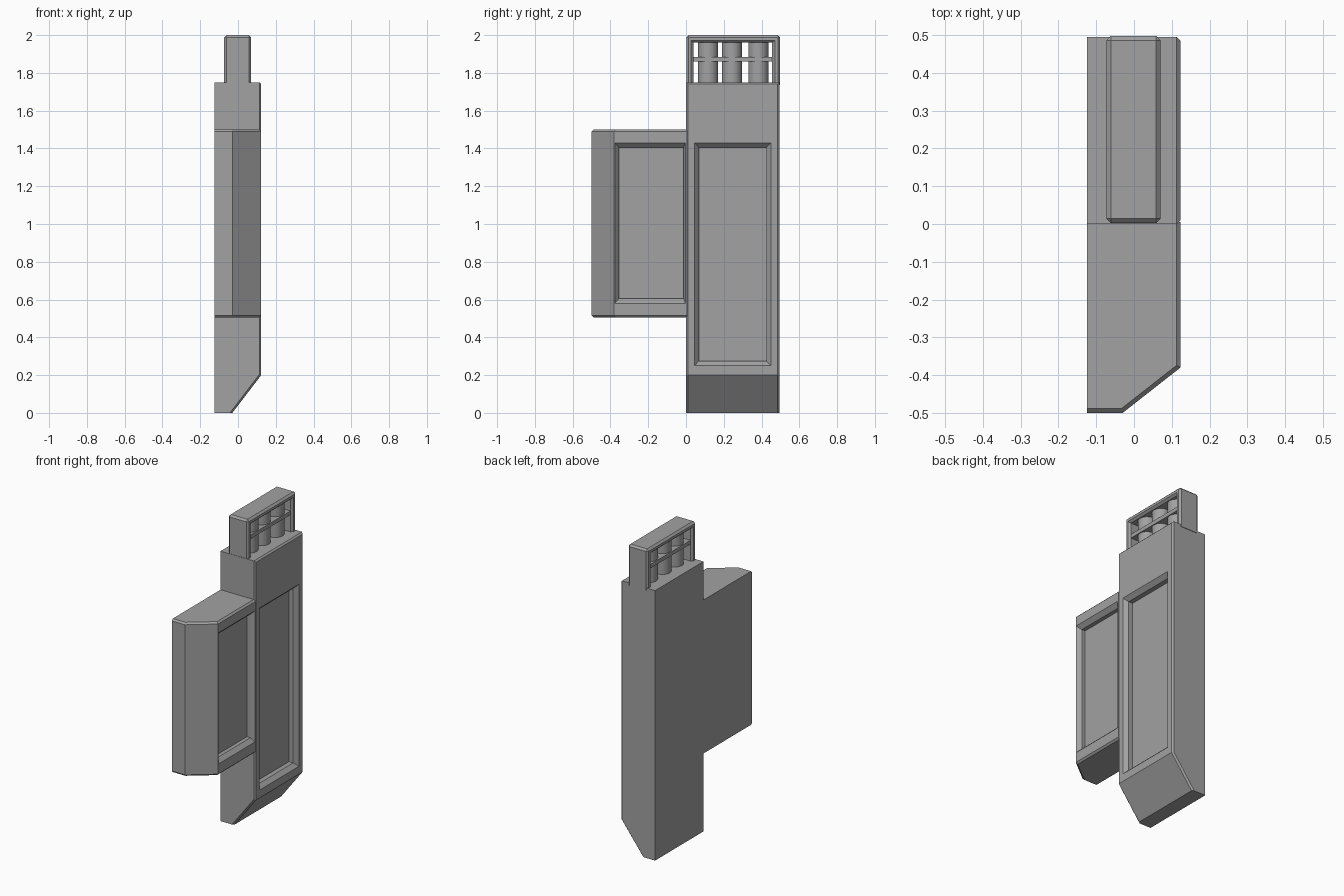
import bpy
import bmesh

if "Cube" in bpy.data.objects:
    bpy.data.objects.remove(bpy.data.objects["Cube"], do_unlink=True)

GREY = (0.36, 0.36, 0.36, 1)
grey = bpy.data.materials.new("plain_grey")
grey.use_nodes = True
grey.diffuse_color = GREY
grey.node_tree.nodes["Principled BSDF"].inputs["Base Color"].default_value = GREY

BACK = -0.125   # flat mounting side
FACE = 0.123    # panelled side


def finish(name, bm):
    bmesh.ops.recalc_face_normals(bm, faces=bm.faces)
    mesh = bpy.data.meshes.new(name)
    bm.to_mesh(mesh)
    bm.free()
    obj = bpy.data.objects.new(name, mesh)
    obj.data.materials.append(grey)
    bpy.context.collection.objects.link(obj)
    return obj


def loft(rings):
    """Closed solid through matching rings of points."""
    bm = bmesh.new()
    rows = [[bm.verts.new(p) for p in ring] for ring in rings]
    n = len(rows[0])
    for a, b in zip(rows, rows[1:]):
        for i in range(n):
            j = (i + 1) % n
            bm.faces.new((a[i], a[j], b[j], b[i]))
    bm.faces.new(rows[0])
    bm.faces.new(rows[-1][::-1])
    bmesh.ops.recalc_face_normals(bm, faces=bm.faces)
    return bm


def rect(x, y0, y1, z0, z1):
    return [(x, y0, z0), (x, y1, z0), (x, y1, z1), (x, y0, z1)]


def box(x0, x1, y0, y1, z0, z1):
    return loft([rect(x0, y0, y1, z0, z1), rect(x1, y0, y1, z0, z1)])


def bevel(bm, width, rule):
    edges = [e for e in bm.edges if rule(*[v.co for v in e.verts])]
    bmesh.ops.bevel(bm, geom=edges, offset=width, segments=1,
                    affect='EDGES', profile=0.5)


def cut(target, cutter):
    mod = target.modifiers.new("cut", 'BOOLEAN')
    mod.operation = 'DIFFERENCE'
    mod.solver = 'EXACT'
    mod.object = cutter
    cutter.hide_render = True
    bpy.context.view_layer.objects.active = target
    bpy.ops.object.modifier_apply(modifier=mod.name)
    bpy.data.objects.remove(cutter, do_unlink=True)


def panel_cutter(outer, inner, depth):
    """Recess with a sloped rim, then straight walls to the floor."""
    return finish("panel_cutter", loft([
        rect(FACE + 0.02, *outer), rect(FACE, *outer),
        rect(FACE - 0.025, *inner), rect(FACE - depth, *inner)]))


# Tall column with a slanted foot
profile = [(BACK, 0), (-0.03, 0), (FACE, 0.2), (FACE, 1.75), (BACK, 1.75)]
bm = loft([[(x, y, z) for x, z in profile] for y in (0, 0.495)])
bevel(bm, 0.01, lambda a, b: max(a.x, b.x) > 0 and (
    abs(a.y - b.y) < 0.01 and min(a.x, b.x) > -0.1
    or min(a.z, b.z) > 1.7 and min(a.x, b.x) > 0))
column = finish("column", bm)
cut(column, panel_cutter((0.045, 0.45, 0.25, 1.43), (0.068, 0.425, 0.275, 1.405), 0.055))

# Side housing with a chamfered front
plan = [(BACK, 0.005), (BACK, -0.5), (-0.03, -0.5), (FACE, -0.38), (FACE, 0.005)]
bm = loft([[(x, y, z) for x, y in plan] for z in (0.505, 1.5)])
bevel(bm, 0.011, lambda a, b: abs(a.z - b.z) < 0.01
      and min(a.y, b.y) < -0.3 and max(a.x, b.x) > -0.1)
housing = finish("side_housing", bm)
cut(housing, panel_cutter((-0.377, -0.003, 0.58, 1.43), (-0.355, -0.012, 0.605, 1.405), 0.05))

# Open frame on top of the column
bm = box(-0.073, 0.07, 0.002, 0.498, 1.735, 2.0)
bevel(bm, 0.012, lambda a, b: max(a.z, b.z) > 1.9)
frame = finish("top_frame", bm)
wide, narrow = (0.027, 0.47, 1.7, 1.972), (0.04, 0.455, 1.7, 1.96)
cut(frame, finish("frame_cutter", loft([
    rect(-0.09, *wide), rect(-0.073, *wide), rect(-0.06, *narrow),
    rect(0.057, *narrow), rect(0.07, *wide), rect(0.09, *wide)])))

# Row of cylinders inside the frame, with a cross strip
for i, y in enumerate((0.117, 0.243, 0.383)):
    bpy.ops.mesh.primitive_cylinder_add(vertices=32, radius=0.053, depth=0.23,
                                        location=(-0.001, y, 1.85))
    rod = bpy.context.object
    rod.name = f"rod_{i + 1}"
    rod.data.materials.append(grey)
    bpy.ops.object.shade_smooth_by_angle()
finish("cross_strip", box(-0.06, 0.057, 0.035, 0.46, 1.86, 1.885))
